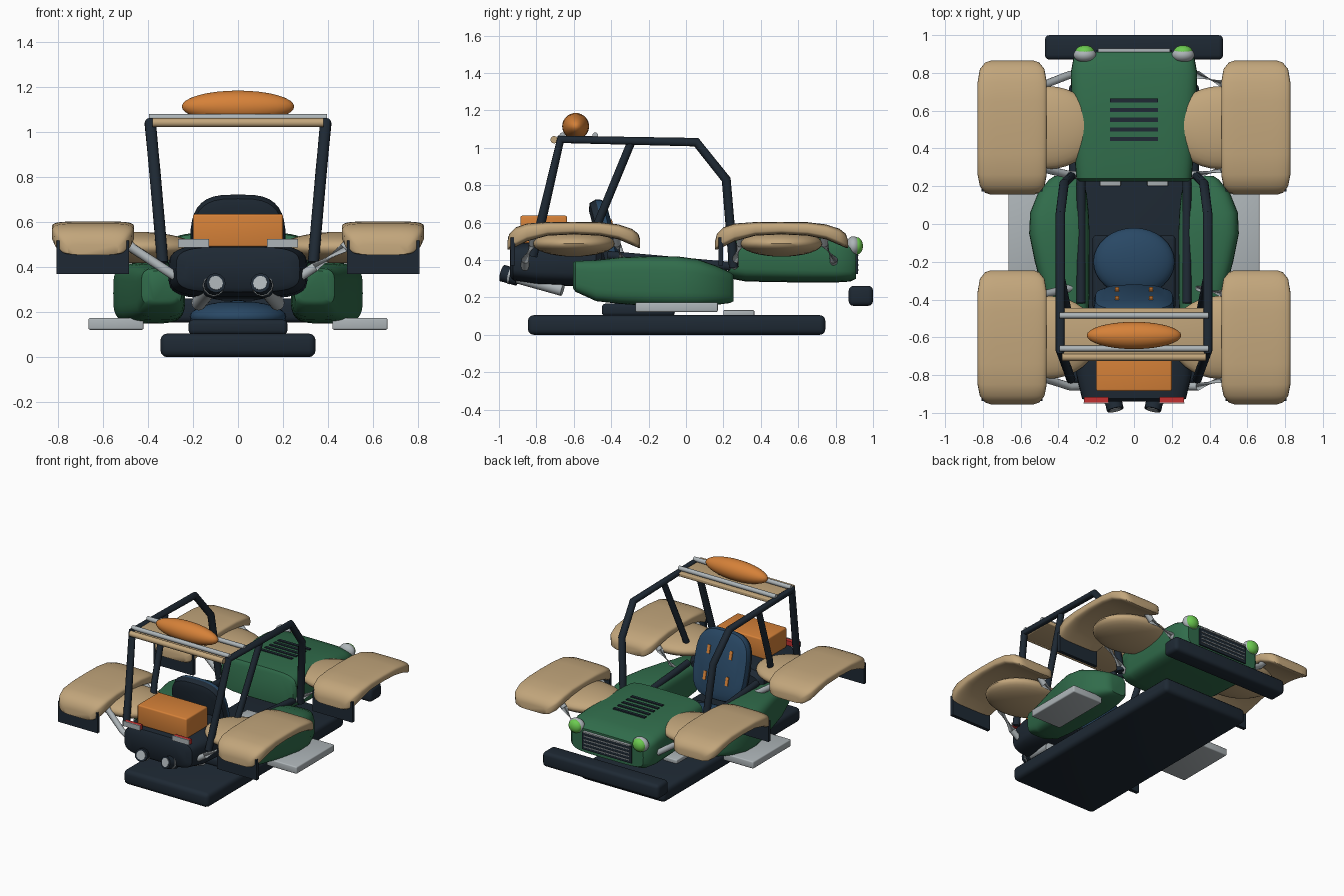
import bpy, bmesh, math
from mathutils import Matrix, Vector

if "Cube" in bpy.data.objects:
    bpy.data.objects.remove(bpy.data.objects["Cube"])


def material(name, r, g, b):
    m = bpy.data.materials.new(name)
    m.use_nodes = True
    m.diffuse_color = (r, g, b, 1)
    m.node_tree.nodes["Principled BSDF"].inputs["Base Color"].default_value = (r, g, b, 1)
    return m


TAN = material("tan", .54, .38, .20)
GREEN = material("dark green", .03, .15, .07)
NAVY = material("dark navy", .013, .022, .034)
ORANGE = material("orange", .67, .22, .04)
GRAY = material("light gray", .42, .46, .48)
BLUE = material("seat blue", .022, .065, .13)
RED = material("tail red", .55, .03, .03)
LENS = material("lens green", .15, .60, .08)
parts = []


def finish(name, bm, *mats):
    bmesh.ops.recalc_face_normals(bm, faces=bm.faces)
    me = bpy.data.meshes.new(name)
    bm.to_mesh(me)
    bm.free()
    for m in mats:
        me.materials.append(m)
    ob = bpy.data.objects.new(name, me)
    bpy.context.collection.objects.link(ob)
    parts.append(ob)
    return ob


def box(name, xs, ys, zs, mat, r=0):
    """Box between limits, with optionally rounded edges."""
    bm = bmesh.new()
    lims = (xs, ys, zs)
    size = [abs(b - a) for a, b in lims]
    mid = [(a + b) / 2 for a, b in lims]
    bmesh.ops.create_cube(bm, size=1, matrix=Matrix.Translation(mid) @ Matrix.Diagonal((*size, 1)))
    if r:
        bmesh.ops.bevel(bm, geom=bm.edges[:], offset=r, segments=3, profile=.5, affect='EDGES')
    return finish(name, bm, mat)


def ellipsoid(name, c, rad, mat):
    bm = bmesh.new()
    bmesh.ops.create_uvsphere(bm, u_segments=32, v_segments=16, radius=1,
                              matrix=Matrix.Translation(c) @ Matrix.Diagonal((*rad, 1)))
    return finish(name, bm, mat)


def tube(name, pts, r, mat, n=12):
    """Capped tube along a path, mitred at the bends."""
    bm = bmesh.new()
    pts = [Vector(p) for p in pts]
    rings = []
    for i, p in enumerate(pts):
        a = (p - pts[i - 1]).normalized() if i else Vector()
        b = (pts[i + 1] - p).normalized() if i + 1 < len(pts) else Vector()
        t = (a + b).normalized()
        u = t.cross(Vector((1, 0, 0)) if abs(t.x) < .8 else Vector((0, 0, 1))).normalized()
        v = t.cross(u)
        angles = [math.tau * k / n for k in range(n)]
        rings.append([bm.verts.new(p + r * (u * math.cos(q) + v * math.sin(q))) for q in angles])
    skin(bm, rings)
    return finish(name, bm, mat)


def skin(bm, rings):
    n = len(rings[0])
    for a, b in zip(rings, rings[1:]):
        for k in range(n):
            bm.faces.new((a[k], a[(k + 1) % n], b[(k + 1) % n], b[k]))
    bm.faces.new(rings[0])
    bm.faces.new(rings[-1])


def loft(name, sections, mat, p=4, side=1, n=36, mats=()):
    """Rounded sections (y, x0, x1, z0, z1) skinned along y."""
    bm = bmesh.new()
    rings = []
    for y, x0, x1, z0, z1 in sections:
        ring = []
        for k in range(n):
            c, s = math.cos(math.tau * k / n), math.sin(math.tau * k / n)
            x = (x0 + x1) / 2 + (x1 - x0) / 2 * math.copysign(abs(c) ** (2 / p), c)
            z = (z0 + z1) / 2 + (z1 - z0) / 2 * math.copysign(abs(s) ** (2 / p), s)
            ring.append(bm.verts.new((side * x, y, z)))
        rings.append(ring)
    skin(bm, rings)
    return finish(name, bm, mat, *mats)


# Floor, bumper and tail body
box("floor_pan", (-.345, .345), (-.845, .745), (0, .105), NAVY, .03)
box("bumper", (-.472, .472), (.87, 1), (.155, .262), NAVY, .025)
loft("tail_body", [(-.94, -.24, .24, .31, .46), (-.925, -.275, .275, .29, .49), (-.8, -.305, .305, .27, .5),
                   (-.62, -.31, .31, .26, .5), (-.48, -.30, .30, .28, .49), (-.45, -.27, .27, .3, .46)], NAVY)
box("cargo_box", (-.2, .2), (-.885, -.635), (.49, .637), ORANGE, .01)

# Hood, louvers and grille
loft("hood", [(.225, -.29, .29, .31, .53), (.24, -.305, .305, .3, .55), (.32, -.312, .312, .285, .555),
              (.6, -.328, .328, .28, .545), (.8, -.335, .335, .28, .525), (.88, -.32, .32, .285, .5),
              (.91, -.29, .29, .3, .475)], GREEN, 5)
for i in range(5):
    y = .45 + .051 * i
    z = .551 - .04 * (y - .45)
    box("hood_louver", (-.128, .128), (y - .011, y + .011), (z - .004, z + .005), NAVY)
box("grille", (-.2, .2), (.9, .92), (.325, .45), NAVY)
box("grille_trim", (-.19, .19), (.9, .93), (.45, .46), GRAY)
for i in range(4):
    z = .345 + .026 * i
    box("grille_slat", (-.185, .185), (.92, .926), (z, z + .005), GRAY)

# Seat
box("seat_base", (-.22, .22), (-.45, -.06), (.1, .167), NAVY, .02)
ellipsoid("seat_cushion", (0, -.2, .18), (.215, .18, .07), BLUE)
back = loft("seat_back", [(-.05, -.17, .17, -.2, .2), (-.035, -.205, .205, -.235, .235), (0, -.213, .213, -.245, .245),
                          (.03, -.205, .205, -.235, .235), (.05, -.165, .165, -.195, .195)], NAVY, 3.2, mats=[BLUE])
for f in back.data.polygons:
    f.material_index = int(f.center.y > 0)
tilt = Matrix.Translation((0, -.42, .487)) @ Matrix.Rotation(math.radians(15), 4, 'X')
back.data.transform(tilt)
for x in (-.09, .09):
    for z in (-.09, .09):
        slot = box("seat_buckle", (x - .011, x + .011), (.049, .056), (z - .03, z + .03), ORANGE)
        slot.data.transform(tilt)

# Roof rack and light pod
box("roof_panel", (-.375, .375), (-.7, -.445), (1.025, 1.052), TAN, .006)
tube("rack_roll", [(-.38, -.705, 1.043), (.38, -.705, 1.043)], .02, TAN)
for y in (-.66, -.485):
    tube("rack_rail", [(-.395, y, 1.066), (.395, y, 1.066)], .016, GRAY)
ellipsoid("roof_pod", (0, -.59, 1.115), (.25, .072, .071), ORANGE)

fender = [(-.355, .07, .455, .50), (-.345, .04, .455, .54), (-.31, .012, .47, .575), (-.25, 0, .5, .595),
          (-.14, 0, .53, .603), (0, 0, .537, .604), (.14, 0, .53, .602), (.24, 0, .51, .59),
          (.31, .012, .48, .567), (.345, .04, .465, .54), (.355, .07, .465, .51)]

for s in (1, -1):
    # Fenders, inner domes, mud flaps and support arms
    for cy, word in ((.51, "front"), (-.6, "rear")):
        loft(word + "_fender", [(cy + y, .462 + i, .828 - i, a, b) for y, i, a, b in fender], TAN, 4.5, s)
        ellipsoid(word + "_inner_dome", (s * .46, cy, .488), (.27, .22, .07), TAN)
        flap = cy - .325
        box(word + "_mud_flap", (s * .485, s * .808), (flap - .012, flap + .012), (.37, .52), NAVY)
    for y0, y1 in ((.79, .74), (.26, .29), (-.34, -.37), (-.86, -.82)):
        tube("support_arm", [(s * .28, y0, .36), (s * .34, y0, .40), (s * .47, y1, .485), (s * .53, y1, .55)], .021, GRAY)

    # Side pods and running boards
    loft("side_pod", [(-.605, .27, .40, .25, .385), (-.59, .25, .43, .23, .395), (-.48, .24, .455, .18, .40),
                      (-.35, .235, .485, .165, .415), (-.2, .235, .525, .155, .42), (-.05, .235, .555, .15, .42),
                      (.06, .24, .55, .15, .405), (.16, .25, .51, .16, .37), (.235, .27, .45, .17, .335),
                      (.255, .29, .42, .18, .32)], GREEN, 4, s)
    box("running_board", (s * .42, s * .665), (-.27, .17), (.122, .174), GRAY, .008)
    box("foot_pedal", (s * .07, s * .18), (.2, .365), (.1, .132), GRAY, .006)

    # Roll cage
    tube("cage_frame", [(s * .335, -.82, .42), (s * .35, -.775, .6), (s * .39, -.67, 1.045), (s * .39, .055, 1.03),
                        (s * .37, .215, .83), (s * .33, .255, .36)], .025, NAVY)
    tube("cage_brace", [(s * .385, -.295, 1.025), (s * .35, -.47, .6), (s * .33, -.52, .45)], .022, NAVY)
    tube("cage_sill", [(s * .28, .25, .365), (s * .28, -.42, .425)], .024, NAVY)

    # Exhausts
    a, b = Vector((s * .175, -.66, .24)), Vector((s * .095, -1, .335))
    tube("exhaust_pipe", [a, a.lerp(b, .75)], .033, GRAY)
    tube("exhaust_tip", [a.lerp(b, .7), a.lerp(b, .95)], .045, NAVY)
    tube("exhaust_rim", [a.lerp(b, .8), a.lerp(b, .83)], .048, GRAY)
    tube("exhaust_bore", [a.lerp(b, .94), a.lerp(b, .96)], .032, GRAY)

    # Headlights and tail lights
    ellipsoid("headlight_housing", (s * .26, .895, .475), (.06, .04, .052), GRAY)
    ellipsoid("headlight_lens", (s * .26, .912, .475), (.05, .034, .047), LENS)
    box("tail_light", (s * .135, s * .265), (-.945, -.915), (.488, .522), RED)
    box("tail_light_plate", (s * .13, s * .267), (-.951, -.944), (.488, .525), GRAY)

# Smooth shading with sharp edges kept
bpy.ops.object.select_all(action='DESELECT')
for ob in parts:
    ob.select_set(True)
bpy.context.view_layer.objects.active = parts[0]
bpy.ops.object.shade_smooth_by_angle(angle=math.radians(40))
